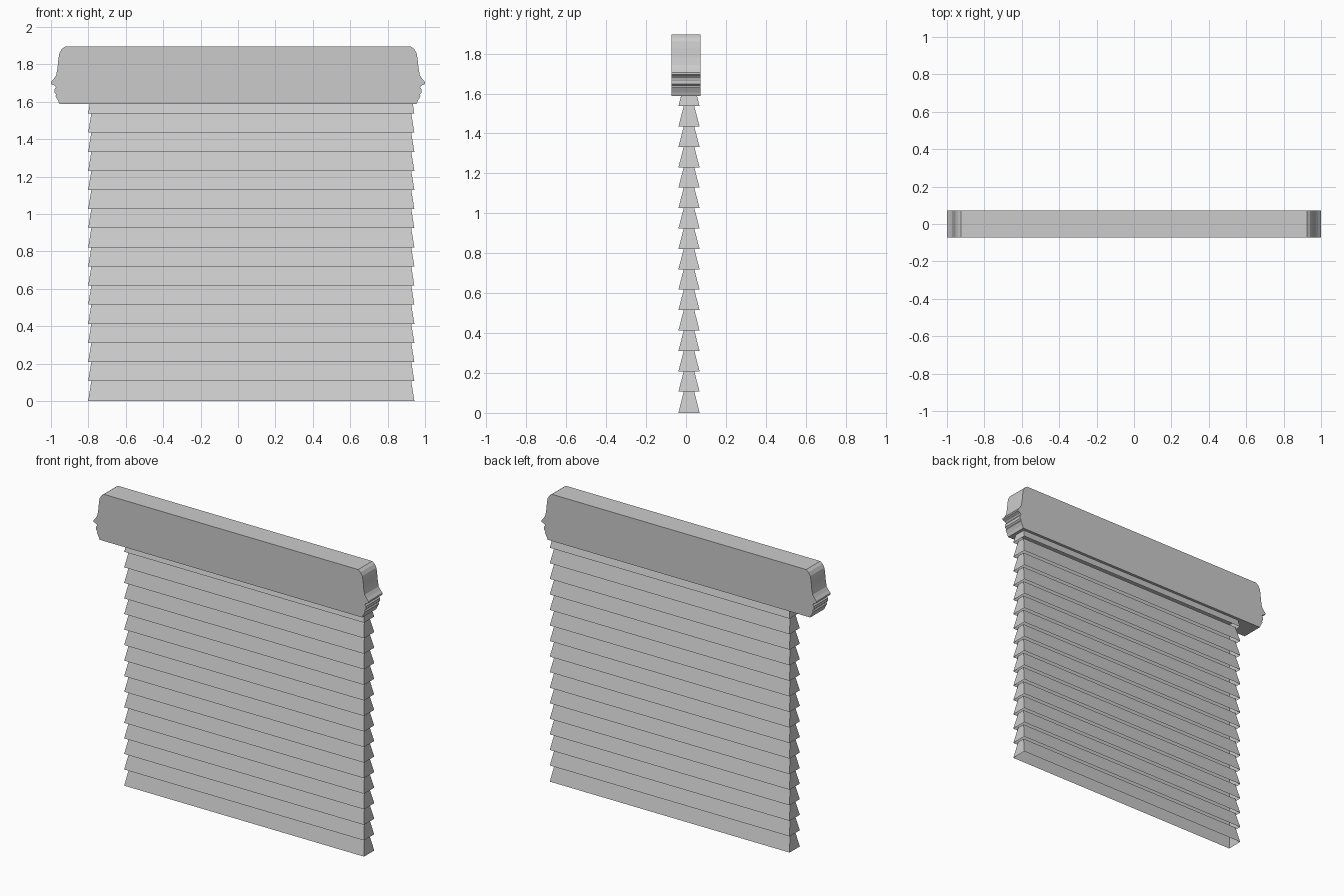
import bpy
import bmesh

if "Cube" in bpy.data.objects:
    bpy.data.objects.remove(bpy.data.objects["Cube"])


def make_object(name, verts, faces):
    mesh = bpy.data.meshes.new(name)
    mesh.from_pydata(verts, [], faces)
    bm = bmesh.new()
    bm.from_mesh(mesh)
    bmesh.ops.recalc_face_normals(bm, faces=bm.faces)
    bm.to_mesh(mesh)
    bm.free()
    obj = bpy.data.objects.new(name, mesh)
    bpy.context.collection.objects.link(obj)
    return obj


# Header box: moulded end profile mirrored in x, extruded through y
end = [(0.925, 1.895), (0.942, 1.882), (0.955, 1.86), (0.96, 1.83),
       (0.965, 1.78), (0.972, 1.742), (0.985, 1.722), (1.0, 1.705),
       (1.0, 1.695), (0.979, 1.686), (0.973, 1.678), (0.981, 1.667),
       (0.981, 1.648), (0.971, 1.639), (0.976, 1.63), (0.97, 1.62),
       (0.962, 1.606), (0.955, 1.588)]
profile = end + [(-x, z) for x, z in reversed(end)]
n = len(profile)
verts = [(x, y, z) for y in (-0.073, 0.073) for x, z in profile]
faces = [tuple(range(n)), tuple(range(n, 2 * n))]
faces += [(i, (i + 1) % n, n + (i + 1) % n, n + i) for i in range(n)]
make_object("header_box", verts, faces)


# Pleats: tapered shells, open underneath, stacked below the header
def pleat(index, z0, z1):
    verts = []
    for z, dx, dy in ((z0, 0, 0), (z1, 0.017, 0.027)):
        x0, x1, y0, y1 = -0.801 + dx, 0.943 - dx, -0.038 + dy, 0.068 - dy
        verts += [(x0, y0, z), (x1, y0, z), (x1, y1, z), (x0, y1, z)]
    faces = [(i, (i + 1) % 4, 4 + (i + 1) % 4, 4 + i) for i in range(4)]
    make_object(f"pleat_{index:02d}", verts, faces + [(4, 5, 6, 7)])


pitch = 0.1022
for i in range(16):
    z0 = 0 if i == 0 else 0.004 + i * pitch
    pleat(i + 1, z0, 0.006 + (i + 1) * pitch)
